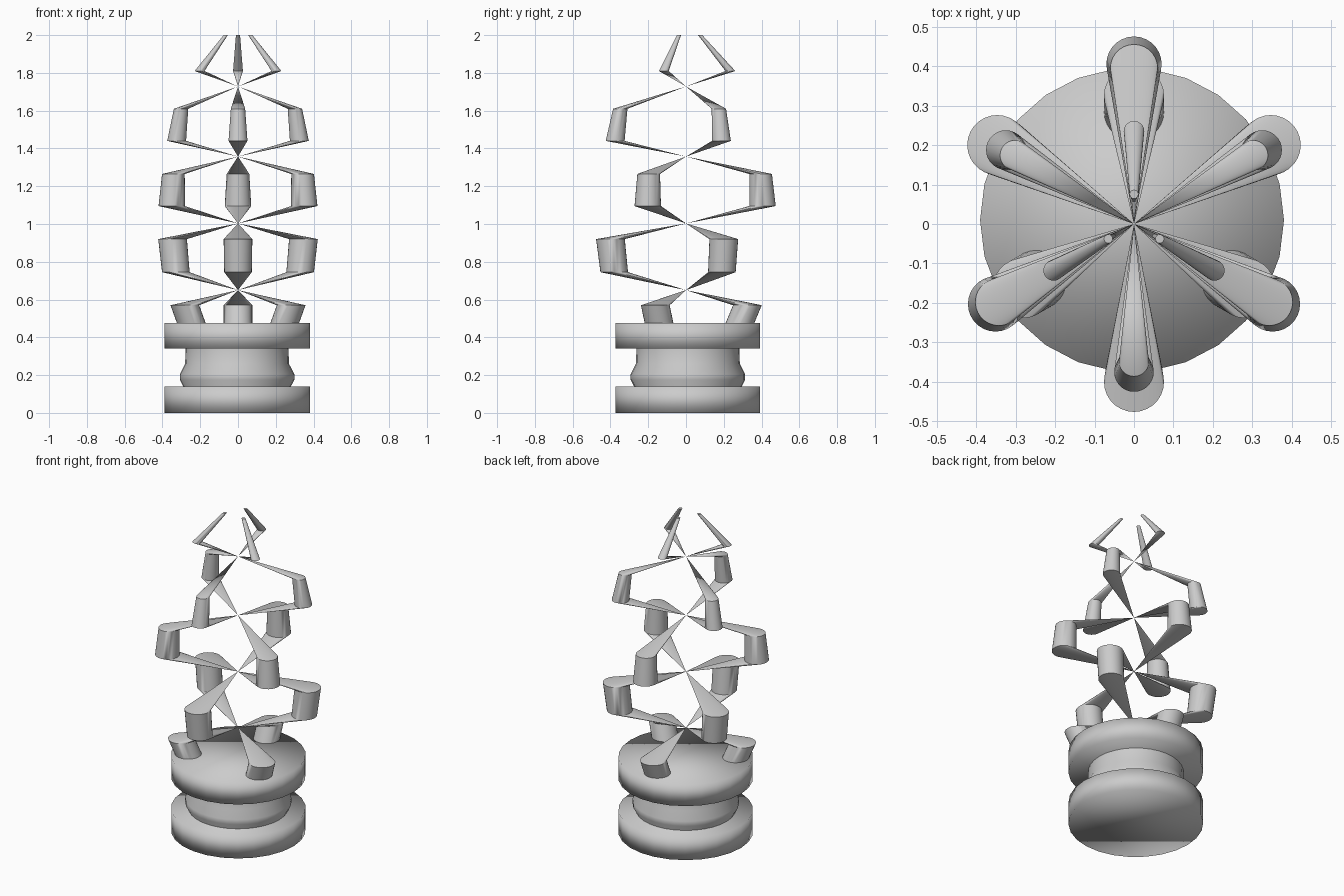
import bpy, bmesh, math
from mathutils import Vector

if "Cube" in bpy.data.objects:
    bpy.data.objects.remove(bpy.data.objects["Cube"])

grey = bpy.data.materials.new("plain_grey")
grey.diffuse_color = (0.6, 0.6, 0.6, 1)
grey.use_nodes = True
grey.node_tree.nodes["Principled BSDF"].inputs["Base Color"].default_value = grey.diffuse_color


def finish(bm, name, angle):
    bmesh.ops.recalc_face_normals(bm, faces=bm.faces)
    me = bpy.data.meshes.new(name)
    bm.to_mesh(me)
    bm.free()
    me.materials.append(grey)
    ob = bpy.data.objects.new(name, me)
    bpy.context.collection.objects.link(ob)
    bpy.ops.object.select_all(action='DESELECT')
    ob.select_set(True)
    bpy.context.view_layer.objects.active = ob
    if angle is None:
        bpy.ops.object.shade_smooth()
    else:
        bpy.ops.object.shade_smooth_by_angle(angle=math.radians(angle))
    return ob


def loft(name, rings, sides, angle):
    """Skin circles given as (centre, radius); radius 0 makes a pinch point."""
    bm = bmesh.new()
    loops = []
    for c, r in rings:
        if r == 0:
            loops.append([bm.verts.new(c)])
        else:
            loops.append([bm.verts.new(c + r * Vector((math.cos(t), math.sin(t), 0)))
                          for t in (2 * math.pi * i / sides for i in range(sides))])
    for a, b in zip(loops, loops[1:]):
        for i in range(sides):
            j = (i + 1) % sides
            if len(a) == 1:
                bm.faces.new((a[0], b[j], b[i]))
            elif len(b) == 1:
                bm.faces.new((a[i], a[j], b[0]))
            else:
                bm.faces.new((a[i], a[j], b[j], b[i]))
    for end in (loops[0], loops[-1]):
        if len(end) > 1:
            bm.faces.new(end)
    return finish(bm, name, angle)


def turned(name, profile, sides, angle):
    return loft(name, [(Vector((-0.005, 0.01, z)), r) for r, z in profile], sides, angle)


# Pedestal: two discs and a moulded neck
turned("bottom_disc", [(0.385, 0), (0.385, 0.14)], 26, None)
turned("neck", [(0.285, 0.13), (0.285, 0.14), (0.303, 0.175), (0.303, 0.205),
                (0.275, 0.26), (0.272, 0.35)], 32, 50)
turned("top_disc", [(0.385, 0.34), (0.385, 0.475)], 26, None)

# Three strands that cross the axis at every pinch: (height, signed offset, radius)
path = [(0.45, 0.275, 0.076), (0.57, 0.325, 0.076), (0.65, 0, 0),
        (0.745, -0.38, 0.073), (0.92, -0.40, 0.076), (1.003, 0, 0),
        (1.095, 0.405, 0.07), (1.265, 0.395, 0.06), (1.357, 0, 0),
        (1.44, -0.375, 0.05), (1.61, -0.348, 0.038), (1.728, 0, 0),
        (1.81, 0.235, 0.026), (2.0, 0.075, 0.011)]
for k in range(3):
    a = math.radians(90 + 120 * k)
    d = Vector((math.cos(a), math.sin(a), 0))
    loft(f"strand_{k + 1}", [(d * o + Vector((0, 0, z)), r) for z, o, r in path], 28, 40)
